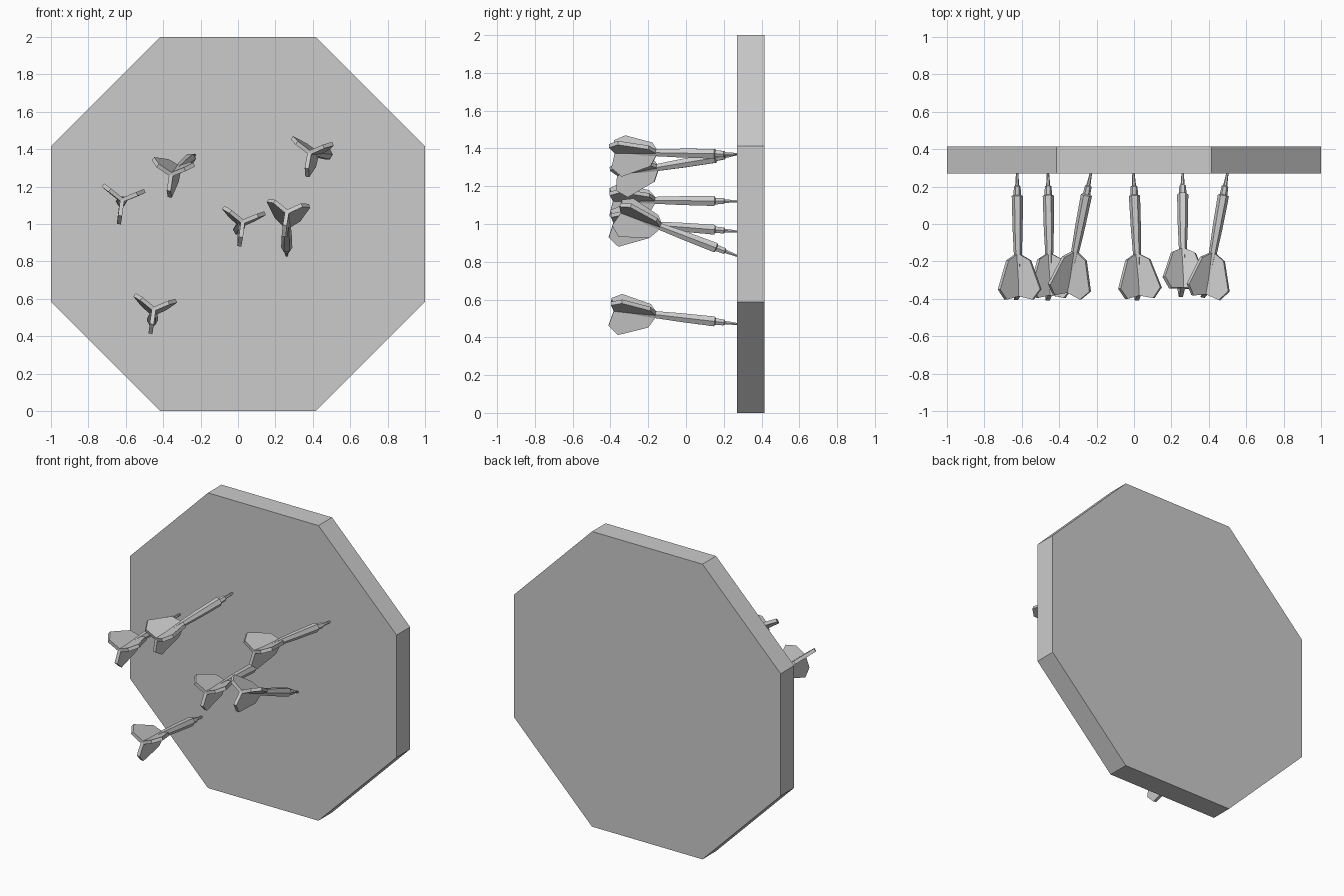
import bpy, bmesh, math
from mathutils import Vector, Matrix

if "Cube" in bpy.data.objects:
    bpy.data.objects.remove(bpy.data.objects["Cube"])


def finish(bm, name, matrix=None):
    bmesh.ops.recalc_face_normals(bm, faces=bm.faces)
    mesh = bpy.data.meshes.new(name)
    bm.to_mesh(mesh)
    bm.free()
    ob = bpy.data.objects.new(name, mesh)
    bpy.context.collection.objects.link(ob)
    if matrix:
        ob.matrix_world = matrix
    return ob


# Octagonal target board
bm = bmesh.new()
R = 1 / math.cos(math.pi / 8)
ring = [bm.verts.new((R * math.cos(math.pi / 8 + i * math.pi / 4), 0.27,
                      1 + R * math.sin(math.pi / 8 + i * math.pi / 4))) for i in range(8)]
face = bm.faces.new(ring)
ext = bmesh.ops.extrude_face_region(bm, geom=[face], use_keep_orig=True)
bmesh.ops.translate(bm, vec=(0, 0.145, 0),
                    verts=[v for v in ext["geom"] if isinstance(v, bmesh.types.BMVert)])
finish(bm, "board")

# Dart profiles: (distance behind tip, radius)
BODY = [(0, 0.006), (0.07, 0.011), (0.075, 0.018), (0.12, 0.02), (0.125, 0.03),
        (0.30, 0.027), (0.47, 0.02), (0.64, 0.012)]
FIN = [(0.43, 0.0), (0.47, 0.072), (0.625, 0.13), (0.68, 0.085), (0.66, 0.0)]
SIDES = 6


def add_body(bm):
    rings = []
    for s, r in BODY:
        rings.append([bm.verts.new((r * math.cos(i * math.tau / SIDES), -s,
                                    r * math.sin(i * math.tau / SIDES))) for i in range(SIDES)])
    for a, b in zip(rings, rings[1:]):
        for i in range(SIDES):
            j = (i + 1) % SIDES
            bm.faces.new((a[i], a[j], b[j], b[i]))
    bm.faces.new(rings[0])
    bm.faces.new(rings[-1])


def add_fin(bm, angle, half=0.011):
    out = Vector((math.cos(angle), 0, math.sin(angle)))
    side = Vector((-math.sin(angle), 0, math.cos(angle)))
    a, b = [[bm.verts.new(out * r + Vector((0, -s, 0)) + side * h) for s, r in FIN]
            for h in (-half, half)]
    bm.faces.new(a)
    bm.faces.new(b)
    for i in range(len(FIN)):
        j = (i + 1) % len(FIN)
        bm.faces.new((a[i], a[j], b[j], b[i]))


def dart(name, tip, tail):
    bm = bmesh.new()
    add_body(bm)
    for deg in (22, 142, 262):
        add_fin(bm, math.radians(deg))
    tip = Vector(tip)
    d = (tip - Vector(tail)).normalized()
    x = d.cross(Vector((0, 0, 1))).normalized()
    m = Matrix((x, d, x.cross(d))).transposed().to_4x4()
    m.translation = tip
    finish(bm, name, m)


# Six darts: tip on the board, point on the axis near the tail
DARTS = [
    ((-0.625, 0.275, 1.12), (-0.619, -0.36, 1.128)),
    ((-0.23, 0.275, 1.37), (-0.353, -0.34, 1.268)),
    ((0.50, 0.275, 1.37), (0.387, -0.35, 1.381)),
    ((-0.003, 0.275, 0.96), (0.025, -0.36, 1.01)),
    ((0.26, 0.275, 0.83), (0.262, -0.33, 1.06)),
    ((-0.46, 0.275, 0.47), (-0.45, -0.36, 0.543)),
]
for i, (tip, tail) in enumerate(DARTS):
    dart(f"dart_{i + 1}", tip, tail)
